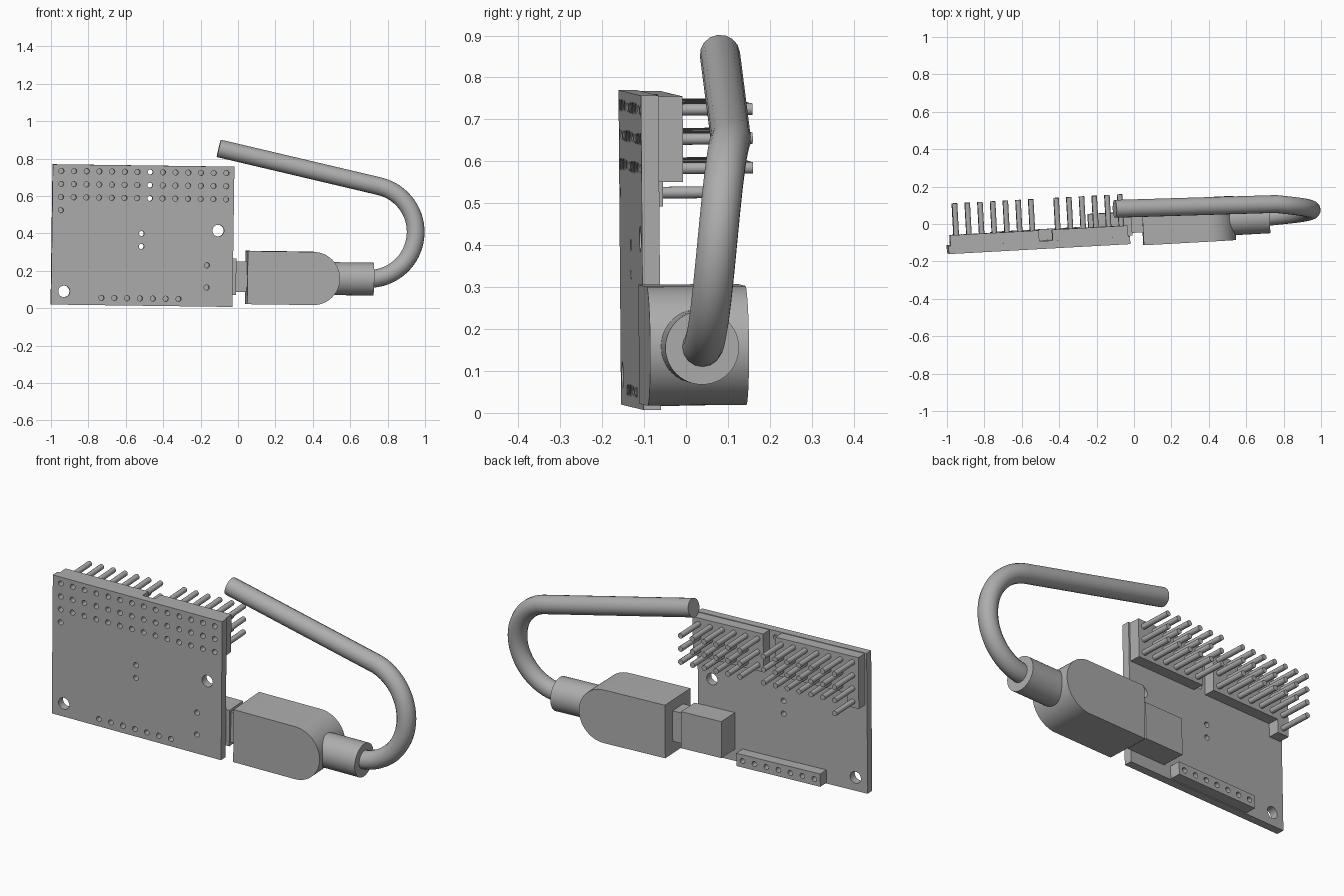
import bpy, bmesh
from math import radians, pi, sin, cos
from mathutils import Matrix, Vector

cube = bpy.data.objects.get("Cube")
if cube:
    bpy.data.objects.remove(cube, do_unlink=True)

grey = bpy.data.materials.new("plain_grey")
grey.use_nodes = True
COLOUR = (0.42, 0.42, 0.42, 1)
grey.diffuse_color = COLOUR
grey.node_tree.nodes["Principled BSDF"].inputs["Base Color"].default_value = COLOUR

# The board assembly is slightly turned; parts are built square, then placed
PLACE = (Matrix.Translation((-1.0, -0.155, 0.02)) @ Matrix.Rotation(radians(3.15), 4, 'Z')
         @ Matrix.Rotation(radians(0.77), 4, 'Y') @ Matrix.Rotation(radians(0.5), 4, 'X'))
PITCH, ROW, PIN_R, BOARD_T, HEAD_T = 0.068, 0.07, 0.014, 0.042, 0.1


def add_box(bm, x0, x1, y0, y1, z0, z1):
    mid = Vector((x0 + x1, y0 + y1, z0 + z1)) / 2
    size = Matrix.Diagonal((x1 - x0, y1 - y0, z1 - z0, 1))
    bmesh.ops.create_cube(bm, size=1, matrix=Matrix.Translation(mid) @ size)


def add_rod(bm, x, z, r, y0, y1, sides=16):
    m = Matrix.Translation((x, (y0 + y1) / 2, z)) @ Matrix.Rotation(pi / 2, 4, 'X')
    bmesh.ops.create_cone(bm, cap_ends=True, segments=sides, radius1=r, radius2=r,
                          depth=y1 - y0, matrix=m)


def finish(name, bm, smooth=False):
    bmesh.ops.recalc_face_normals(bm, faces=bm.faces)
    mesh = bpy.data.meshes.new(name)
    bm.to_mesh(mesh)
    bm.free()
    mesh.materials.append(grey)
    ob = bpy.data.objects.new(name, mesh)
    bpy.context.collection.objects.link(ob)
    ob.matrix_world = PLACE
    if smooth:
        smooth_edges(ob)
    return ob


def smooth_edges(ob):
    bpy.ops.object.select_all(action='DESELECT')
    ob.select_set(True)
    bpy.context.view_layer.objects.active = ob
    bpy.ops.object.shade_smooth_by_angle(angle=radians(35))


def cut(ob, bm):
    cutter = finish("hole_cutter", bm)
    cutter.hide_render = True
    mod = ob.modifiers.new("holes", 'BOOLEAN')
    mod.object, mod.solver = cutter, 'EXACT'
    deps = bpy.context.evaluated_depsgraph_get()
    mesh = bpy.data.meshes.new_from_object(ob.evaluated_get(deps))
    ob.modifiers.clear()
    ob.data = mesh
    bpy.data.objects.remove(cutter, do_unlink=True)


# Hole positions: header grid, extra pin, lower strip and loose holes
grid = [(0.046 + PITCH * c, 0.715 - ROW * r) for c in range(14) for r in range(3)]
extra = (0.046, 0.505)
strip_holes = [(0.27 + 0.0688 * i, 0.039) for i in range(7)]
loose = [(0.48, 0.386), (0.48, 0.317), (0.832, 0.221), (0.832, 0.102)]

# Circuit board with drilled holes
bm = bmesh.new()
add_box(bm, 0, 0.972, 0, BOARD_T, 0, 0.75)
board = finish("circuit_board", bm)
bm = bmesh.new()
for x, z in grid + [extra] + strip_holes + loose:
    add_rod(bm, x, z, PIN_R, -0.02, 0.07)
for x, z in [(0.069, 0.071), (0.89, 0.407)]:
    add_rod(bm, x, z, 0.031, -0.02, 0.07, 32)
cut(board, bm)

# Header blocks: one L-shaped, one plain
bm = bmesh.new()
top, low, tab = 0.747, 0.543, 0.473
outline = [(0.011, top), (0.487, top), (0.487, low), (0.079, low), (0.079, tab), (0.011, tab)]
face = bm.faces.new([bm.verts.new((x, BOARD_T, z)) for x, z in outline])
ext = bmesh.ops.extrude_face_region(bm, geom=[face], use_keep_orig=True)
bmesh.ops.translate(bm, vec=(0, HEAD_T - BOARD_T, 0),
                    verts=[v for v in ext["geom"] if isinstance(v, bmesh.types.BMVert)])
finish("long_header_block", bm)
bm = bmesh.new()
add_box(bm, 0.558, 0.963, BOARD_T, HEAD_T, low, top)
finish("short_header_block", bm)

# Header pins, leaving the middle column empty
bm = bmesh.new()
for i, (x, z) in enumerate(grid + [extra]):
    if i // 3 != 7:
        add_rod(bm, x, z, PIN_R, HEAD_T - 0.01, 0.268)
finish("header_pins", bm, True)

# Lower socket strip with blind holes
bm = bmesh.new()
add_box(bm, 0.236, 0.718, BOARD_T, HEAD_T, 0.005, 0.073)
strip = finish("socket_strip", bm)
bm = bmesh.new()
for x, z in strip_holes:
    add_rod(bm, x, z, PIN_R, 0.06, 0.12)
cut(strip, bm)

# Port and plug shell
bm = bmesh.new()
add_box(bm, 0.76, 0.992, BOARD_T, 0.168, 0.063, 0.258)
finish("port_housing", bm)
bm = bmesh.new()
add_box(bm, 0.98, 1.07, 0.055, 0.152, 0.08, 0.243)
finish("plug_shell", bm)

# Plug body: bullet outline extruded through its depth
bm = bmesh.new()
R, CZ, CX = 0.142, 0.158, 1.403
outline = [(1.05, CZ + R)] + [(CX + R * sin(a), CZ + R * cos(a))
                             for a in (pi * i / 32 for i in range(33))] + [(1.05, CZ - R)]
face = bm.faces.new([bm.verts.new((x, -0.014, z)) for x, z in outline])
ext = bmesh.ops.extrude_face_region(bm, geom=[face], use_keep_orig=True)
bmesh.ops.translate(bm, vec=(0, 0.236, 0),
                    verts=[v for v in ext["geom"] if isinstance(v, bmesh.types.BMVert)])
finish("plug_body", bm, True)

# Strain relief sleeve
bm = bmesh.new()
bmesh.ops.create_cone(bm, cap_ends=True, segments=48, radius1=0.088, radius2=0.088, depth=0.26,
                      matrix=Matrix.Translation((1.6, 0.1, CZ)) @ Matrix.Rotation(pi / 2, 4, 'Y'))
finish("strain_relief", bm, True)

# Cable: straight out, round arc, long straight return
r, cx, cz, n = 0.251, 0.699, 0.408, 32
end = radians(76.7)
path = [(0.6, 0.037, cz - r)]
for i in range(n + 1):
    t = i / n
    a = -pi / 2 + t * (pi / 2 + end)
    path.append((cx + r * cos(a), 0.037 + 0.07 * t, cz + r * sin(a)))
path.append((-0.103, 0.081, 0.855))
curve = bpy.data.curves.new("cable_path", 'CURVE')
curve.dimensions = '3D'
curve.bevel_depth, curve.bevel_resolution, curve.use_fill_caps = 0.048, 6, True
spline = curve.splines.new('POLY')
spline.points.add(len(path) - 1)
for p, co in zip(spline.points, path):
    p.co = (*co, 1)
helper = bpy.data.objects.new("cable_path", curve)
bpy.context.collection.objects.link(helper)
deps = bpy.context.evaluated_depsgraph_get()
mesh = bpy.data.meshes.new_from_object(helper.evaluated_get(deps))
bpy.data.objects.remove(helper, do_unlink=True)
mesh.materials.clear()
mesh.materials.append(grey)
cable = bpy.data.objects.new("cable", mesh)
bpy.context.collection.objects.link(cable)
smooth_edges(cable)
